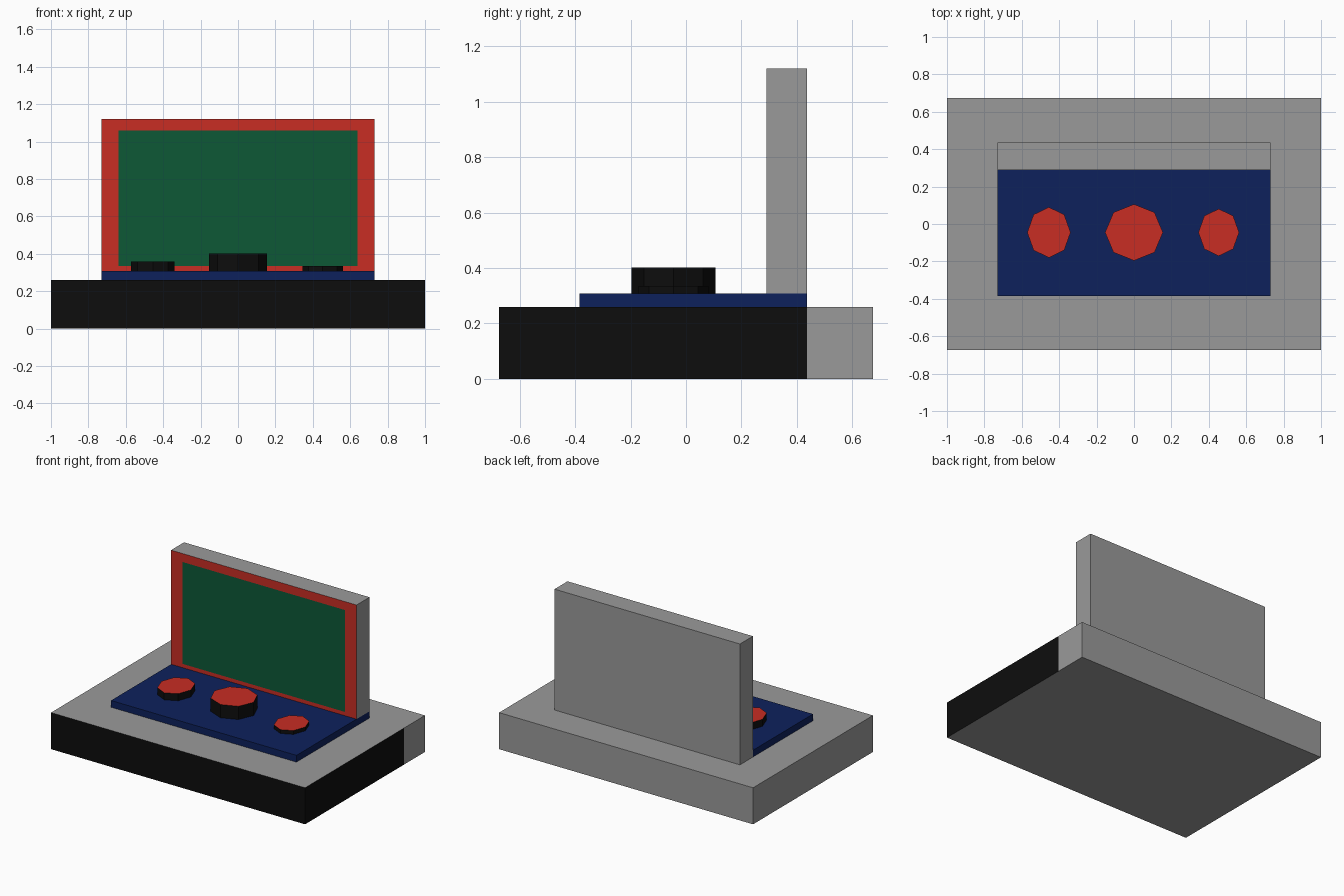
import bpy, bmesh, math
from mathutils import Matrix, Vector

if "Cube" in bpy.data.objects:
    bpy.data.objects.remove(bpy.data.objects["Cube"])

COLOURS = {
    "grey": (0.323, 0.323, 0.323),
    "black": (0.004, 0.004, 0.004),
    "red": (0.578, 0.026, 0.017),
    "green": (0.004, 0.098, 0.037),
    "blue": (0.004, 0.015, 0.107),
}
NAMES = list(COLOURS)
GREY, BLACK, RED, GREEN, BLUE = range(5)
MATS = []
for name, rgb in COLOURS.items():
    mat = bpy.data.materials.new(name)
    mat.diffuse_color = (*rgb, 1)
    mat.use_nodes = True
    mat.node_tree.nodes["Principled BSDF"].inputs["Base Color"].default_value = mat.diffuse_color
    MATS.append(mat)


def finish(bm, name, rule):
    """Colour each face by rule(normal, centre) and make the object."""
    bm.normal_update()
    for f in bm.faces:
        f.material_index = rule(f.normal, f.calc_center_median())
    me = bpy.data.meshes.new(name)
    for mat in MATS:
        me.materials.append(mat)
    bm.to_mesh(me)
    bm.free()
    obj = bpy.data.objects.new(name, me)
    bpy.context.collection.objects.link(obj)
    return obj


def box(lo, hi, cut_y=None):
    """Box between two corners, optionally split across y."""
    lo, hi = Vector(lo), Vector(hi)
    bm = bmesh.new()
    bmesh.ops.create_cube(bm, size=1, matrix=Matrix.Translation((lo + hi) / 2)
                          @ Matrix.Diagonal((*(hi - lo), 1)))
    if cut_y is not None:
        bmesh.ops.bisect_plane(bm, geom=bm.verts[:] + bm.edges[:] + bm.faces[:],
                               plane_co=(0, cut_y, 0), plane_no=(0, 1, 0))
    return bm


# Base block: black front, right side black up to the back of the screen
SCREEN_FRONT, SCREEN_BACK = 0.29, 0.436
finish(box((-1, -0.674, 0), (1, 0.674, 0.26), SCREEN_BACK), "base",
       lambda n, c: BLACK if n.y < -0.5 or (n.x > 0.5 and c.y < SCREEN_BACK) else GREY)

# Control panel: blue, with a grey back and grey left end under the screen
finish(box((-0.73, -0.385, 0.26), (0.73, SCREEN_BACK, 0.308), SCREEN_FRONT), "control_panel",
       lambda n, c: GREY if n.y > 0.5 or n.z < -0.5
       or (n.x < -0.5 and c.y > SCREEN_FRONT) else BLUE)

# Screen: grey slab, red front frame around a flush green display
bm = box((-0.73, SCREEN_FRONT, 0.308), (0.73, SCREEN_BACK, 1.12))
bm.normal_update()
front = [f for f in bm.faces if f.normal.y < -0.5]
bmesh.ops.inset_region(bm, faces=front, thickness=0.05)
for v in front[0].verts:
    v.co.x = math.copysign(0.64, v.co.x)
    v.co.z = 1.06 if v.co.z > 0.7 else 0.335
finish(bm, "screen", lambda n, c: GREY if n.y > -0.5
       else GREEN if abs(c.x) < 0.1 and 0.5 < c.z < 0.9 else RED)

# Eight-sided knobs: black sides, red tops
for name, x, rx, ry, top in (("left_knob", -0.455, 0.116, 0.135, 0.358),
                             ("middle_knob", 0, 0.155, 0.151, 0.402),
                             ("right_knob", 0.453, 0.109, 0.126, 0.335)):
    bm = bmesh.new()
    bmesh.ops.create_cone(
        bm, cap_ends=True, segments=8, radius1=1, radius2=1, depth=1,
        matrix=Matrix.Translation((x, -0.045, (0.308 + top) / 2))
        @ Matrix.Diagonal((rx, ry, top - 0.308, 1)))
    finish(bm, name, lambda n, c: RED if n.z > 0.5 else BLACK)
